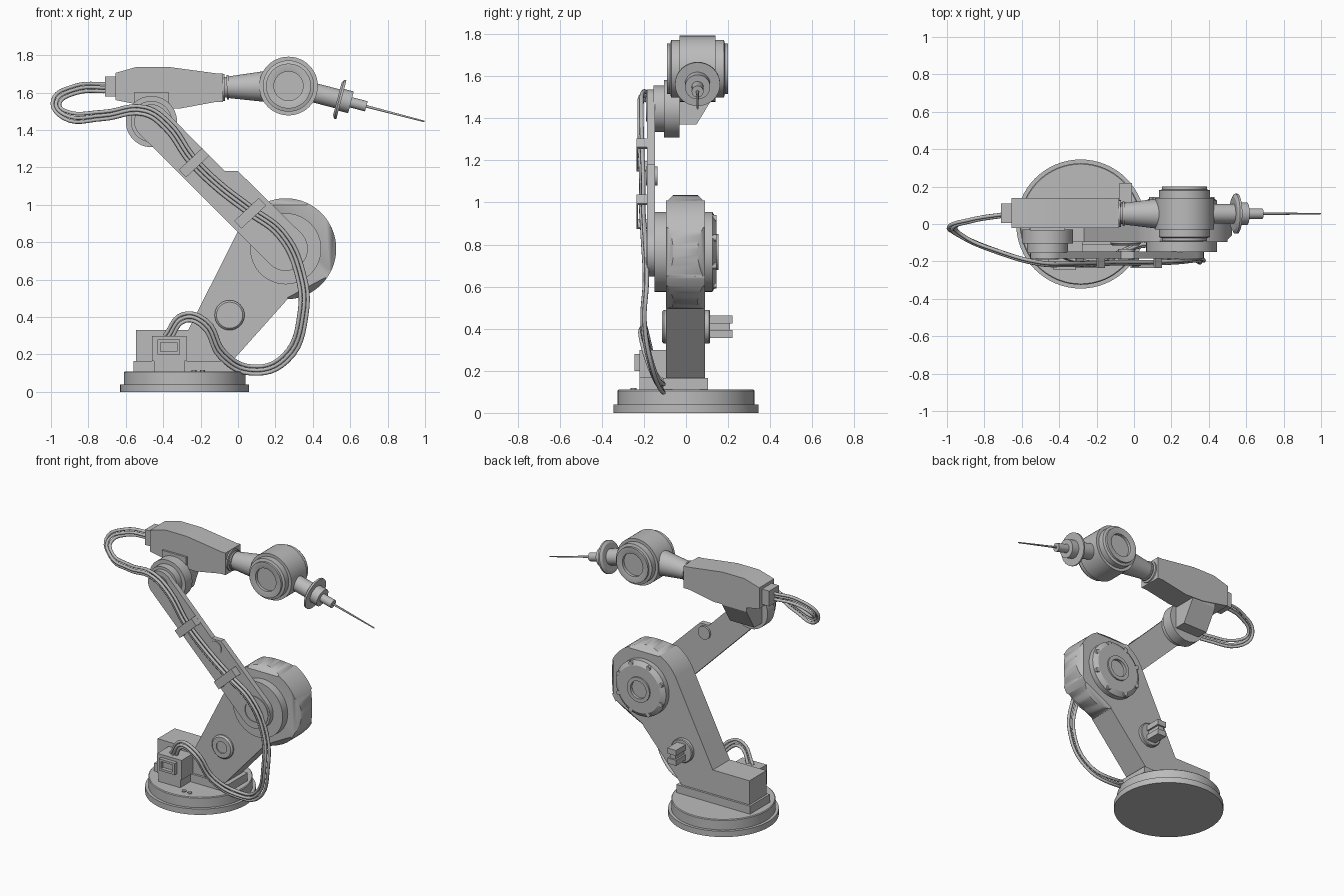
import bpy, bmesh
from math import pi, sin, cos, radians
from mathutils import Vector, Matrix

if "Cube" in bpy.data.objects:
    bpy.data.objects.remove(bpy.data.objects["Cube"])

grey = bpy.data.materials.new("plain grey")
grey.use_nodes = True
COLOUR = (0.5, 0.5, 0.5, 1)
grey.diffuse_color = COLOUR
grey.node_tree.nodes["Principled BSDF"].inputs["Base Color"].default_value = COLOUR


def finish(name, bm):
    bmesh.ops.recalc_face_normals(bm, faces=bm.faces)
    mesh = bpy.data.meshes.new(name)
    bm.to_mesh(mesh)
    bm.free()
    mesh.materials.append(grey)
    ob = bpy.data.objects.new(name, mesh)
    bpy.context.collection.objects.link(ob)
    bpy.ops.object.select_all(action='DESELECT')
    ob.select_set(True)
    bpy.context.view_layer.objects.active = ob
    bpy.ops.object.shade_smooth_by_angle(angle=radians(30))
    return ob


def box(name, x, y, z):
    bm = bmesh.new()
    bmesh.ops.create_cube(bm, size=1)
    for v in bm.verts:
        v.co = [a + (b - a) * (c + 0.5) for (a, b), c in zip((x, y, z), v.co)]
    return finish(name, bm)


def prism(name, pts, lo, hi, axis="y"):
    """Extrude an outline: (x, z) along y, or (y, z) along x."""
    bm = bmesh.new()
    place = (lambda p, t: (p[0], t, p[1])) if axis == "y" else (lambda p, t: (t, *p))
    a = [bm.verts.new(place(p, lo)) for p in pts]
    b = [bm.verts.new(place(p, hi)) for p in pts]
    bm.faces.new(a)
    bm.faces.new(b)
    for i in range(len(pts)):
        j = (i + 1) % len(pts)
        bm.faces.new((a[i], a[j], b[j], b[i]))
    return finish(name, bm)


def lathe(name, origin, direction, profile, n=48):
    """Turn (distance, radius) stations around an axis, with flat ends."""
    bm = bmesh.new()
    m = Matrix.Translation(origin) @ Vector(direction).to_track_quat('Z', 'Y').to_matrix().to_4x4()
    rings = [[bm.verts.new(m @ Vector((r * cos(2 * pi * i / n), r * sin(2 * pi * i / n), d)))
              for i in range(n)] for d, r in profile]
    for a, b in zip(rings, rings[1:]):
        for i in range(n):
            j = (i + 1) % n
            bm.faces.new((a[i], a[j], b[j], b[i]))
    bm.faces.new(rings[0])
    bm.faces.new(rings[-1])
    return finish(name, bm)


def arc(cx, cz, r, a0, a1, n=24):
    return [(cx + r * cos(radians(a0 + (a1 - a0) * i / n)),
             cz + r * sin(radians(a0 + (a1 - a0) * i / n))) for i in range(n + 1)]


BACK, FRONT = (0, 1, 0), (0, -1, 0)
SX, SZ = 0.255, 0.765      # shoulder axis
EX, EZ = -0.463, 1.445     # elbow axis
WX, WY, WZ = 0.27, 0.055, 1.635  # wrist axis

# Turntable base and connector
lathe("base_disc", (-0.285, 0, 0), (0, 0, 1),
      [(0, 0.345), (0.04, 0.345), (0.04, 0.325), (0.105, 0.325), (0.11, 0.32)], 64)
box("base_plate", (-0.56, 0), (-0.11, 0.105), (0.11, 0.165))
box("rear_block", (-0.545, -0.2), (-0.095, 0.09), (0.165, 0.33))
box("connector_foot", (-0.45, -0.285), (-0.22, -0.09), (0.11, 0.165))
box("connector_block", (-0.46, -0.275), (-0.22, -0.09), (0.165, 0.3))
for name, x, z in (("socket_top", (-0.43, -0.31), (0.265, 0.28)),
                   ("socket_bottom", (-0.43, -0.31), (0.2, 0.215)),
                   ("socket_left", (-0.325, -0.31), (0.215, 0.265)),
                   ("socket_right", (-0.43, -0.415), (0.215, 0.265))):
    box(name, x, (-0.245, -0.22), z)
for i in range(2):
    lathe("base_bolt", (-0.235 + i * 0.045, -0.25, 0.11), (0, 0, 1), [(0, 0.014), (0.008, 0.014)], 12)

# Lower arm with chamfered notches around its round head
arm = prism("lower_arm", [(-0.35, 0.165), (-0.03, 0.165)] + arc(SX, SZ, 0.27, -88, 152, 48),
            -0.095, 0.09)
for angle in (90, 0, -62):
    for side, y in ((-1, -0.095), (1, 0.09)):
        bm = bmesh.new()
        bmesh.ops.create_cube(bm, size=1, matrix=Matrix.Diagonal((0.1, 0.1, 0.23, 1)))
        turn = Matrix.Rotation(radians(-angle), 4, 'Y')
        reach = Matrix.Translation((0.235 + 0.0354, y + side * 0.0354, 0))
        bm.transform(Matrix.Translation((SX, 0, SZ)) @ turn @ reach @ Matrix.Rotation(pi / 4, 4, 'Z'))
        cutter = finish("notch_cutter", bm)
        cutter.hide_render = True
        cutter.hide_set(True)
        mod = arm.modifiers.new("notch", 'BOOLEAN')
        mod.object = cutter
        mod.solver = 'EXACT'
bpy.context.view_layer.objects.active = arm
for mod in list(arm.modifiers):
    if mod.type == 'BOOLEAN':
        bpy.ops.object.modifier_apply(modifier=mod.name)
for ob in [o for o in bpy.data.objects if o.name.startswith("notch_cutter")]:
    bpy.data.objects.remove(ob)

# Shoulder joint
lathe("shoulder_cap", (SX, 0.09, SZ), BACK,
      [(0, 0.19), (0.035, 0.19), (0.055, 0.16), (0.055, 0.085), (0.065, 0.085),
       (0.065, 0.06), (0.045, 0.06)])
for i in range(8):
    a = pi / 4 * (i + 0.5)
    lathe("cap_bolt", (SX + 0.172 * cos(a), 0.12, SZ + 0.172 * sin(a)), BACK,
          [(0, 0.016), (0.025, 0.016)], 12)
lathe("shoulder_disc", (SX, -0.09, SZ), FRONT, [(0, 0.19), (0.06, 0.19)])
lathe("shoulder_hub", (SX, -0.18, SZ), FRONT,
      [(0, 0.105), (0.01, 0.105), (0.01, 0.07), (0.003, 0.07)])

# Adjusting knob through the lower arm
KX, KZ = -0.045, 0.41
lathe("pivot_boss_front", (KX, -0.09, KZ), FRONT,
      [(0, 0.08), (0.015, 0.08), (0.025, 0.07), (0.025, 0.04), (0.018, 0.04)], 32)
lathe("pivot_boss_back", (KX, 0.085, KZ), BACK, [(0, 0.08), (0.025, 0.08), (0.03, 0.075)], 32)
box("key_top", (-0.078, -0.012), (0.11, 0.22), (0.425, 0.463))
box("key_bottom", (-0.078, -0.012), (0.11, 0.22), (0.357, 0.395))
box("key_core", (-0.066, -0.024), (0.11, 0.21), (0.39, 0.43))

# Upper arm plate with a shoulder on its top edge
prism("upper_arm", arc(EX, EZ, 0.092, 47, 227) + arc(SX, SZ, 0.118, 227, 407)
      + [(0.0, 1.18), (-0.07, 1.18)], -0.185, -0.148)
lathe("arm_stud", (-0.04, -0.19, 1.125), BACK, [(0, 0.045), (0.055, 0.045)], 24)
lathe("elbow_joint", (EX, -0.19, EZ), BACK,
      [(0, 0.06), (0.035, 0.06), (0.035, 0.11), (0.085, 0.11), (0.085, 0.137), (0.16, 0.137)])

# Forearm
prism("elbow_bracket", [(-0.035, 1.37), (0.05, 1.37), (0.135, 1.51), (0.135, 1.6), (-0.035, 1.6)],
      -0.555, -0.37, "x")
prism("forearm_housing", [(-0.655, 1.705), (-0.54, 1.738), (-0.377, 1.738), (-0.11, 1.702),
      (-0.08, 1.702), (-0.08, 1.55), (-0.12, 1.55), (-0.31, 1.515), (-0.45, 1.52), (-0.655, 1.56)],
      -0.022, 0.14)
box("cable_box", (-0.71, -0.65), (0.005, 0.11), (1.58, 1.685))
lathe("forearm_neck", (-0.085, WY, 1.628), (1, 0, 0.02),
      [(0, 0.072), (0.015, 0.072), (0.015, 0.055), (0.025, 0.055), (0.025, 0.065), (0.035, 0.065),
       (0.035, 0.058), (0.25, 0.085)], 32)

# Wrist drum, the same on both sides
for side, d in (("front", FRONT), ("back", BACK)):
    lathe("wrist_drum_" + side, (WX, WY, WZ), d,
          [(0, 0.157), (0.085, 0.157), (0.085, 0.137), (0.125, 0.137), (0.13, 0.12),
           (0.145, 0.12), (0.145, 0.1), (0.14, 0.078), (0.12, 0.078)])

# Tool along a sloping axis
lathe("tool_holder", (WX, WY, WZ), (0.968, 0, -0.252),
      [(0.1, 0.052), (0.27, 0.052), (0.27, 0.09), (0.28, 0.107), (0.292, 0.107), (0.292, 0.06),
       (0.345, 0.06), (0.345, 0.028), (0.43, 0.028)], 32)
lathe("needle", (WX, WY, WZ), (0.968, 0, -0.252), [(0.42, 0.007), (0.752, 0.004)], 12)

# Cables: one path, offset sideways for each strand
path = [Vector(p) for p in (
    (-0.38, -0.17, 0.29), (-0.29, -0.2, 0.4), (-0.18, -0.21, 0.37), (-0.08, -0.16, 0.2),
    (0.07, -0.11, 0.12), (0.25, -0.15, 0.18), (0.345, -0.2, 0.42), (0.33, -0.19, 0.63),
    (0.23, -0.2, 0.84), (0.06, -0.207, 0.97), (-0.12, -0.207, 1.11), (-0.25, -0.212, 1.24),
    (-0.38, -0.215, 1.42), (-0.5, -0.21, 1.5), (-0.72, -0.15, 1.475), (-0.93, -0.06, 1.48),
    (-0.975, -0.02, 1.55), (-0.87, 0.02, 1.62), (-0.69, 0.05, 1.63))]
for name, off, lift in (("cable_inner", -0.017, 0.004), ("cable_middle", 0.003, -0.006),
                        ("cable_outer", 0.023, 0.004)):
    curve = bpy.data.curves.new(name, 'CURVE')
    curve.dimensions = '3D'
    curve.bevel_depth = 0.01
    curve.bevel_resolution = 2
    curve.resolution_u = 6
    curve.use_fill_caps = True
    spline = curve.splines.new('BEZIER')
    spline.bezier_points.add(len(path) - 1)
    for i, p in enumerate(path):
        t = path[min(i + 1, len(path) - 1)] - path[max(i - 1, 0)]
        side = Vector((t.z, 0, -t.x)).normalized()
        bp = spline.bezier_points[i]
        bp.co = p + side * off + Vector((0, lift, 0))
        bp.handle_left_type = bp.handle_right_type = 'AUTO'
    curve.materials.append(grey)
    bpy.context.collection.objects.link(bpy.data.objects.new(name, curve))

# Cable clamps across the upper arm
for x, z, half in ((-0.235, 1.225, 0.085), (0.065, 0.955, 0.09)):
    for name, u, y in (("clamp_band", (-half, half), (-0.235, -0.227)),
                       ("clamp_leg", (-half, -half + 0.012), (-0.23, -0.18)),
                       ("clamp_leg", (half - 0.012, half), (-0.23, -0.18))):
        ob = box(name, u, y, (-0.028, 0.028))
        ob.data.transform(Matrix.Translation((x, 0, z)) @ Matrix.Rotation(radians(-43), 4, 'Y'))
